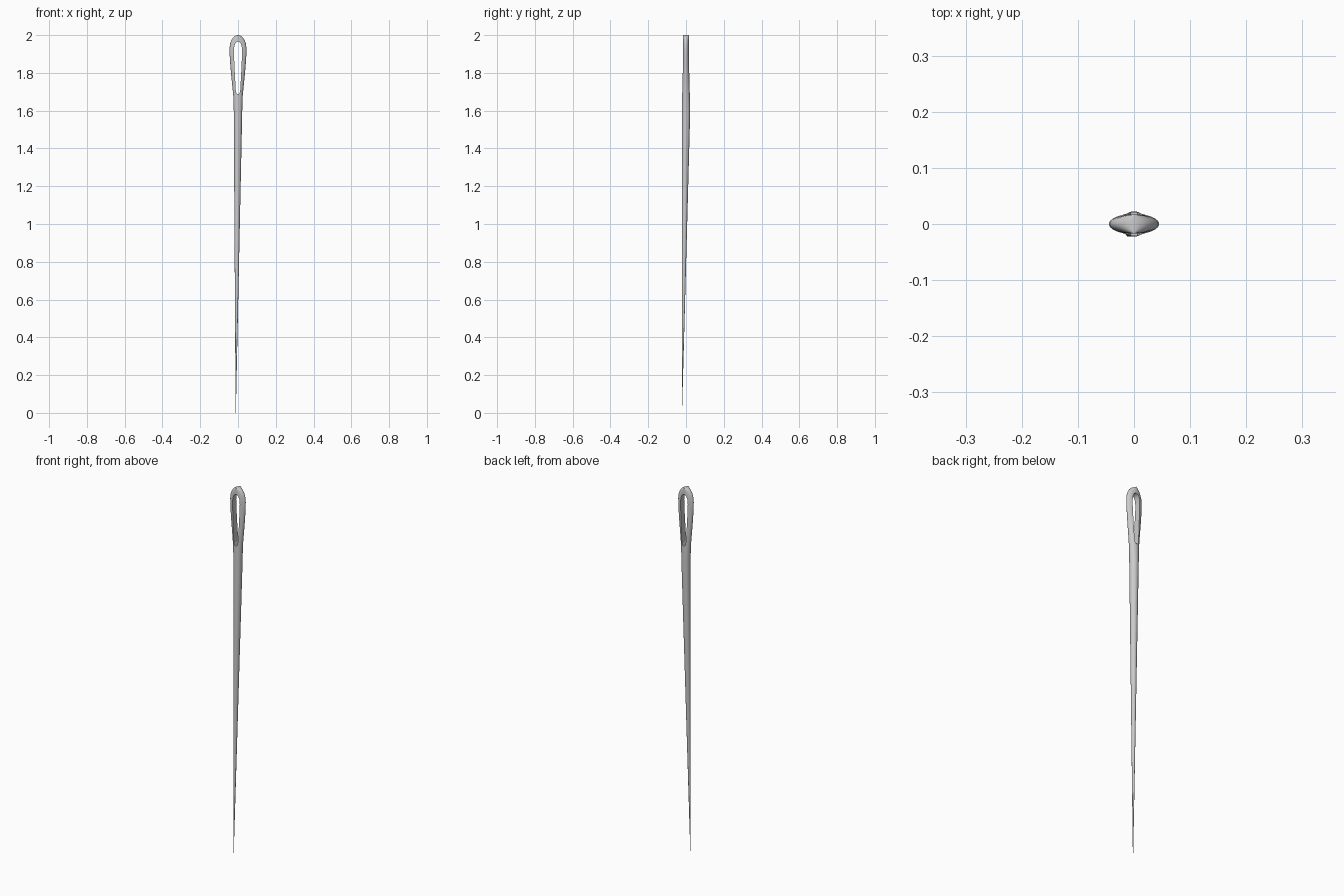
import bpy, bmesh, math

if "Cube" in bpy.data.objects:
    bpy.data.objects.remove(bpy.data.objects["Cube"])

SIDES = 32


def loft(name, rings):
    """Skin closed rings of equal point count and cap both ends."""
    bm = bmesh.new()
    loops = [[bm.verts.new(p) for p in ring] for ring in rings]
    n = len(loops[0])
    for a, b in zip(loops, loops[1:]):
        for i in range(n):
            j = (i + 1) % n
            bm.faces.new((a[i], a[j], b[j], b[i]))
    bm.faces.new(loops[0][::-1])
    bm.faces.new(loops[-1])
    bmesh.ops.recalc_face_normals(bm, faces=bm.faces)
    mesh = bpy.data.meshes.new(name)
    bm.to_mesh(mesh)
    bm.free()
    obj = bpy.data.objects.new(name, mesh)
    bpy.context.collection.objects.link(obj)
    return obj


def ellipse(cx, cy, z, rx, ry):
    return [(cx + rx * math.cos(2 * math.pi * i / SIDES),
             cy + ry * math.sin(2 * math.pi * i / SIDES), z) for i in range(SIDES)]


# Shaft: slightly leaning taper, from the tip up to the head
rings = []
for k in range(9):
    t = k / 8
    r = 0.0006 + 0.0219 * t
    rings.append(ellipse(-0.012 * (1 - t), -0.0215 * (1 - t), 1.6 * t, r, r))

# Head: flattened and widened around the eye
for z, rx, ry in [(1.68, 0.025, 0.0215), (1.74, 0.031, 0.0205), (1.80, 0.037, 0.0195),
                  (1.86, 0.042, 0.0185), (1.90, 0.0445, 0.018), (1.93, 0.0448, 0.018)]:
    rings.append(ellipse(0, 0, z, rx, ry))
for a in (20, 38, 54, 68, 80, 87):
    a = math.radians(a)
    rings.append(ellipse(0, 0, 1.93 + 0.07 * math.sin(a), 0.0448 * math.cos(a), 0.0172))
needle = loft("needle", rings)

# Eye: teardrop slot cut through from front to back
half = [(0.0, 1.688), (0.006, 1.690), (0.010, 1.697), (0.012, 1.71), (0.017, 1.80),
        (0.021, 1.89), (0.0215, 1.92), (0.019, 1.945), (0.012, 1.96), (0.0, 1.966)]
outline = half + [(-x, z) for x, z in half[-2:0:-1]]
cutter = loft("eye_cutter", [[(x, y, z) for x, z in outline] for y in (-0.1, 0.1)])

cut = needle.modifiers.new("eye", 'BOOLEAN')
cut.operation = 'DIFFERENCE'
cut.solver = 'EXACT'
cut.object = cutter

bpy.context.view_layer.objects.active = needle
needle.select_set(True)
bpy.ops.object.modifier_apply(modifier="eye")
bpy.data.objects.remove(cutter)
bpy.ops.object.shade_smooth_by_angle(angle=math.radians(40))
